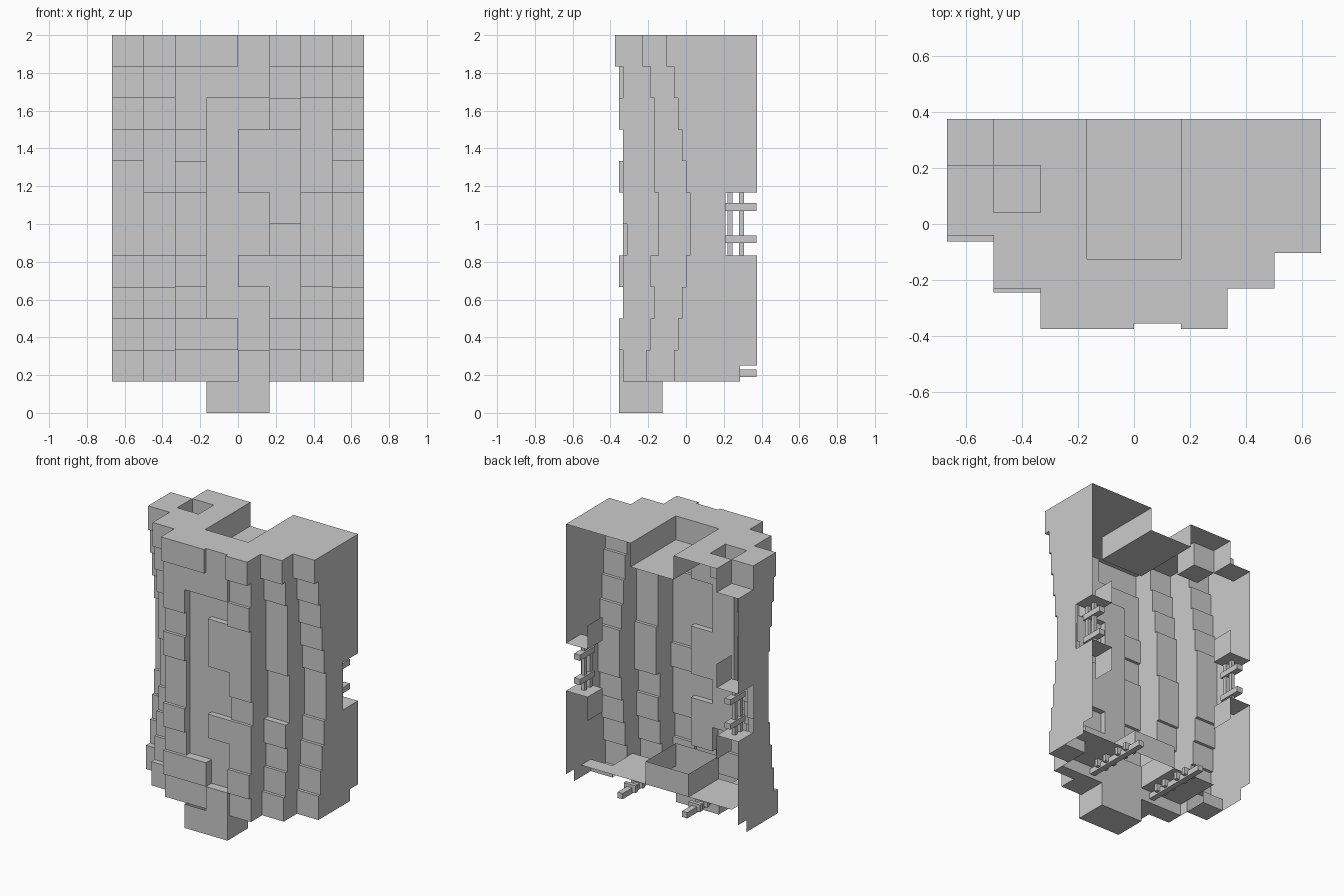
import bpy, bmesh
from mathutils import Vector

if "Cube" in bpy.data.objects:
    bpy.data.objects.remove(bpy.data.objects["Cube"])

U = 1 / 6            # block size
S = 1 / 48           # depth step
BACK = 0.375
XS = [(-4 + i) * U for i in range(9)]
ZS = [2 - i * U for i in range(12)]

# front depth (in steps) of each column, left to right; each listed top row to bottom row
COLS = [
    [-2, -1, 0, 1, 2, 2, 2, 1, 0, -1, -3],
    [-11, -10, -9, -8, -8, -7, -7, -8, -9, -10, -11.75],
    [-18, -17, -17, -16, -17, -16, -16, -17, -16, -17, -16],
    [-18, -17, -14, -14, -14, -14, -14, -14, -14, -17, -16],
    [-17, -17, -14, -16, -16, -14, -14, -16, -14, -14, -17],
    [-18, -16, -17, -16, -16, -16, -15, -16, -16, -17, -16],
    [-11, -9, -8, -8, -8, -7, -7, -9, -8, -9, -10],
    [-5, -3, -2, -1, 0, 1, 1, 0, -1, -2, -3],
]


class Part:
    """Collects flat sheets and boxes into one object."""
    def __init__(self, name):
        self.name, self.bm = name, bmesh.new()

    def sheet(self, x0, x1, y0, y1, z0, z1):
        # one of the three ranges has zero size
        if x0 == x1:
            p = [(x0, y0, z0), (x0, y1, z0), (x0, y1, z1), (x0, y0, z1)]
        elif y0 == y1:
            p = [(x0, y0, z0), (x1, y0, z0), (x1, y0, z1), (x0, y0, z1)]
        else:
            p = [(x0, y0, z0), (x1, y0, z0), (x1, y1, z0), (x0, y1, z0)]
        self.bm.faces.new([self.bm.verts.new(Vector(q)) for q in p])

    def walls(self, x0, x1, y0, y1, z0, z1, sides="lrfb"):
        if "l" in sides: self.sheet(x0, x0, y0, y1, z0, z1)
        if "r" in sides: self.sheet(x1, x1, y0, y1, z0, z1)
        if "f" in sides: self.sheet(x0, x1, y0, y0, z0, z1)
        if "b" in sides: self.sheet(x0, x1, y1, y1, z0, z1)

    def box(self, x0, x1, y0, y1, z0, z1):
        self.walls(x0, x1, y0, y1, z0, z1)
        self.sheet(x0, x1, y0, y1, z0, z0)
        self.sheet(x0, x1, y0, y1, z1, z1)

    def done(self):
        bmesh.ops.remove_doubles(self.bm, verts=self.bm.verts, dist=1e-5)
        bmesh.ops.recalc_face_normals(self.bm, faces=self.bm.faces)
        me = bpy.data.meshes.new(self.name)
        self.bm.to_mesh(me)
        self.bm.free()
        bpy.context.collection.objects.link(bpy.data.objects.new(self.name, me))


# stepped front skin, with ledges between rows and returns between columns
front = Part("front_plates")
for c, col in enumerate(COLS):
    for r, d in enumerate(col):
        x0, x1, z1, z0, y = XS[c], XS[c + 1], ZS[r], ZS[r] - U, d * S
        front.sheet(x0, x1, y, y, z0, z1)
        if r < 10 and col[r + 1] != d:
            front.sheet(x0, x1, y, col[r + 1] * S, z0, z0)
        if c < 7 and COLS[c + 1][r] != d:
            front.sheet(x1, x1, y, COLS[c + 1][r] * S, z0, z1)
front.done()

# thin side walls with a notch half way up
NY = BACK - U
for side, c in ((-1, 0), (1, 7)):
    w = Part("left_wall" if side < 0 else "right_wall")
    X, XI = side * 4 * U, side * 3 * U
    for r, d in enumerate(COLS[c]):
        z1, z0 = ZS[r], ZS[r] - U
        back = NY if r in (5, 6) or (r == 0 and side < 0) else BACK
        if r == 10:
            w.sheet(X, X, 0.285, BACK, 0.25, z1)
            back = 0.285
        w.sheet(X, X, d * S, back, z0, z1)
    a, b = min(X, XI), max(X, XI)
    w.sheet(a, b, NY, BACK, 7 * U, 7 * U)
    w.sheet(a, b, NY, BACK, 5 * U, 5 * U)
    w.sheet(XI, XI, NY, BACK, 7 * U, 8 * U)
    w.sheet(XI, XI, NY, BACK, 4 * U, 5 * U)
    w.done()

    # side lattice filling the notch
    s = Part("left_straps" if side < 0 else "right_straps")
    a, b = sorted((side * 0.56, side * 0.605))
    for z in (0.9, 1.07):
        s.box(a, b, 0.205, 0.372, z, z + 0.04)
    for y in (0.22, 0.28):
        s.box(a + 0.01, b - 0.01, y, y + 0.026, 5 * U, 7 * U)
    s.done()

    # lower strap with short pegs
    t = Part("left_lower_strap" if side < 0 else "right_lower_strap")
    xc = side * 0.25
    t.box(xc - 0.02, xc + 0.02, -0.12, 0.372, 0.19, 0.23)
    for y in (-0.04, 0.04, 0.16, 0.24):
        t.box(xc - 0.045, xc + 0.045, y, y + 0.026, 0.2, 0.25)
    t.done()

# top cap with the rear recess, the small well and the cut corner
top = Part("top_cap")
for c in range(8):
    x0, x1, y = XS[c], XS[c + 1], COLS[c][0] * S
    if c == 0:
        top.sheet(x0, x1, y, NY, 2, 2)
    elif c == 1:
        top.sheet(x0, x1, y, NY - U, 2, 2)
        top.sheet(x0, x1, NY, BACK, 2, 2)
    else:
        top.sheet(x0, x1, y, -0.125 if c in (3, 4) else BACK, 2, 2)
Z1 = 11 * U
for x0, x1, y0, y1, sides in ((-U, U, -0.125, BACK, "lrf"),
                              (-3 * U, -2 * U, NY - U, NY, "lrfb"),
                              (-4 * U, -3 * U, NY, BACK, "rf")):
    top.walls(x0, x1, y0, y1, Z1, 2, sides)
    top.sheet(x0, x1, y0, y1, Z1, Z1)
top.done()

# floor, with block undersides in front and a raised rear opening
floor = Part("floor")
for c in range(8):
    x0, x1, y = XS[c], XS[c + 1], COLS[c][-1] * S
    mid = -0.125 if y < -0.125 else 0.1
    if c not in (3, 4):
        floor.sheet(x0, x1, y, mid, U, U)
        floor.sheet(x0, x1, mid, mid, U, 0.25)
        if c > 0:
            floor.sheet(x0, x1, mid, NY, 0.25, 0.25)
floor.walls(-U, U, -0.125, NY, 0.25, 0.41)
floor.done()

# block hanging below the front
hang = Part("lower_front_block")
hang.walls(-U, U, -17 * S, -0.125, 0, U)
hang.sheet(-U, U, -17 * S, -0.125, 0, 0)
hang.sheet(-U, U, -0.125, -0.125, U, 0.25)
hang.done()
